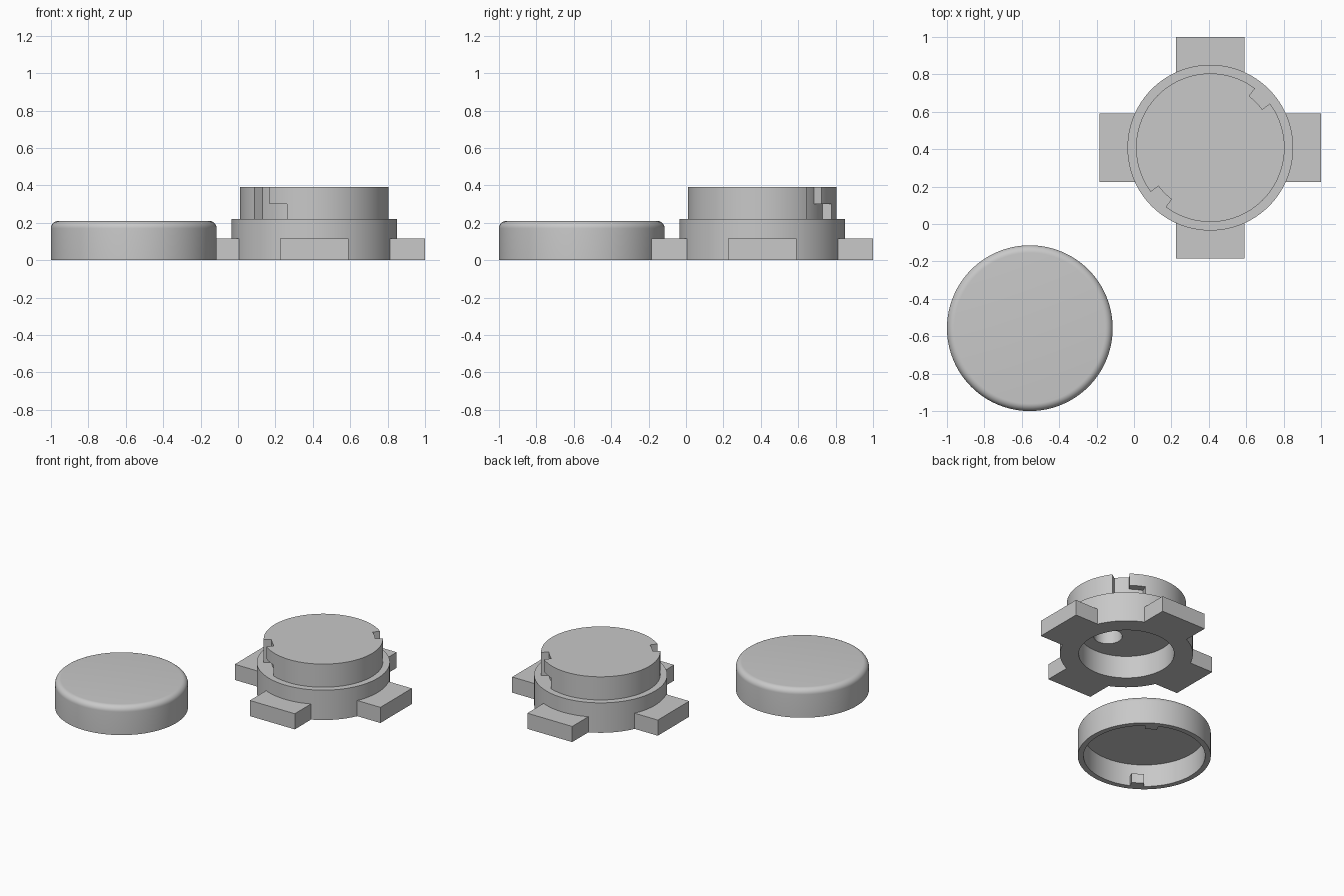
import bpy, bmesh, math
from mathutils import Matrix, Vector

if "Cube" in bpy.data.objects:
    bpy.data.objects.remove(bpy.data.objects["Cube"])

BASE = Vector((0.408, 0.408, 0))
CAP = Vector((-0.557, -0.557, 0))
RING_R, NECK_R, BORE_R = 0.443, 0.397, 0.318
STEP, TOP, CEILING = 0.22, 0.39, 0.165
SEGMENTS = 128

grey = bpy.data.materials.new("light_grey")
grey.use_nodes = True
COLOUR = (0.58, 0.58, 0.58, 1)
grey.diffuse_color = COLOUR
grey.node_tree.nodes["Principled BSDF"].inputs["Base Color"].default_value = COLOUR


def make_object(name, bm, centre):
    bmesh.ops.recalc_face_normals(bm, faces=bm.faces)
    mesh = bpy.data.meshes.new(name)
    bm.to_mesh(mesh)
    bm.free()
    mesh.materials.append(grey)
    obj = bpy.data.objects.new(name, mesh)
    obj.location = centre
    bpy.context.collection.objects.link(obj)
    return obj


def lathe(name, profile, centre):
    """Spin an (r, z) profile that starts and ends on the axis."""
    bm = bmesh.new()
    verts = [bm.verts.new((r, 0, z)) for r, z in profile]
    edges = [bm.edges.new(pair) for pair in zip(verts, verts[1:])]
    bmesh.ops.spin(bm, geom=verts + edges, cent=(0, 0, 0), axis=(0, 0, 1),
                   angle=math.tau, steps=SEGMENTS, use_duplicate=False)
    bmesh.ops.remove_doubles(bm, verts=bm.verts, dist=1e-5)
    return make_object(name, bm, centre)


def sector(name, r0, r1, a0, a1, z0, z1, centre):
    """Block between two radii and two angles in degrees."""
    bm = bmesh.new()
    steps = 8
    angles = [math.radians(a0 + (a1 - a0) * i / steps) for i in range(steps + 1)]
    outline = [(r0, a) for a in angles] + [(r1, a) for a in reversed(angles)]
    face = bm.faces.new([bm.verts.new((r * math.cos(a), r * math.sin(a), z0))
                         for r, a in outline])
    extruded = bmesh.ops.extrude_face_region(bm, geom=[face])["geom"]
    bmesh.ops.translate(bm, vec=(0, 0, z1 - z0),
                        verts=[v for v in extruded if isinstance(v, bmesh.types.BMVert)])
    return make_object(name, bm, centre)


def combine(target, tool, operation):
    """Apply a boolean and discard the tool."""
    tool.hide_render = True
    mod = target.modifiers.new(operation.lower(), "BOOLEAN")
    mod.operation, mod.solver, mod.object = operation, "EXACT", tool
    bpy.context.view_layer.objects.active = target
    bpy.ops.object.modifier_apply(modifier=mod.name)
    bpy.data.objects.remove(tool)


# Base: wide ring with a closed neck and a bore from below
base = lathe("base", [(0, TOP), (NECK_R, TOP), (NECK_R, STEP), (RING_R, STEP),
                      (RING_R, 0), (BORE_R, 0), (BORE_R, CEILING), (0, CEILING)], BASE)

# Four feet around the ring
for i in range(4):
    bm = bmesh.new()
    bmesh.ops.create_cube(bm, size=1)
    inner, outer, height = 0.37, 0.592, 0.115
    bmesh.ops.scale(bm, vec=(outer - inner, 0.365, height), verts=bm.verts)
    bmesh.ops.translate(bm, vec=((inner + outer) / 2, 0, height / 2), verts=bm.verts)
    bmesh.ops.rotate(bm, matrix=Matrix.Rotation(i * math.pi / 2, 3, "Z"), verts=bm.verts)
    combine(base, make_object("foot", bm, BASE), "UNION")

# Two L-shaped locking slots in the neck
for turn in (0, 180):
    entry = sector("slot_entry", 0.345, 0.42, 36.5 + turn, 53 + turn, STEP, TOP + 0.1, BASE)
    combine(base, entry, "DIFFERENCE")
    lock = sector("slot_lock", 0.345, 0.42, 50 + turn, 68.6 + turn, STEP, 0.3, BASE)
    combine(base, lock, "DIFFERENCE")

# Small round pocket in the ceiling of the bore
bm = bmesh.new()
bmesh.ops.create_cone(bm, cap_ends=True, segments=48, radius1=0.095, radius2=0.095, depth=0.2)
pocket = make_object("pocket", bm, BASE + Vector((0.06, -0.12, CEILING)))
combine(base, pocket, "DIFFERENCE")

# Cap: hollow below, rounded upper rim
CAP_TOP, FILLET, INNER_R = 0.21, 0.04, 0.405
rounded = [(RING_R - FILLET + FILLET * math.sin(t), CAP_TOP - FILLET + FILLET * math.cos(t))
           for t in (i * math.pi / 16 for i in range(9))]
cap = lathe("cap", [(0, CAP_TOP)] + rounded +
            [(RING_R, 0), (INNER_R, 0), (INNER_R, CEILING), (0, CEILING)], CAP)

# Two locking lugs inside the cap
for turn in (0, 180):
    lug = sector("lug", 0.36, 0.42, 50.5 + turn, 63.5 + turn, 0, 0.07, CAP)
    combine(cap, lug, "UNION")

# Smooth round walls, keep the edges crisp
for obj in (base, cap):
    bpy.ops.object.select_all(action="DESELECT")
    obj.select_set(True)
    bpy.context.view_layer.objects.active = obj
    bpy.ops.object.shade_smooth_by_angle(angle=math.radians(30))
